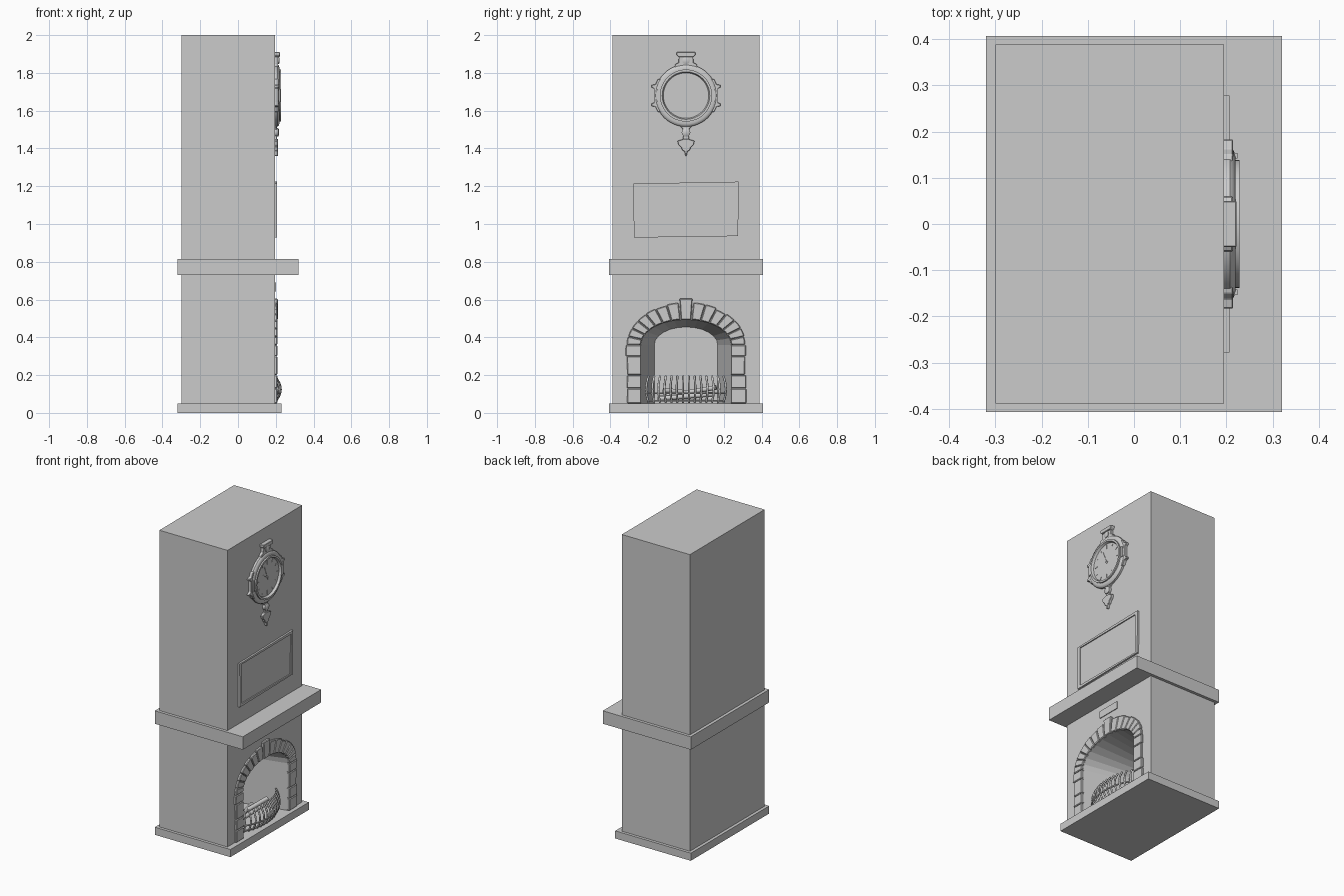
import bpy, bmesh, math, random
from math import sin, cos, pi, radians

if "Cube" in bpy.data.objects:
    bpy.data.objects.remove(bpy.data.objects["Cube"])
random.seed(4)
WALL = 0.195   # x of the chimney breast face


def mesh_obj(name, verts, faces, bevel=0, smooth=False):
    me = bpy.data.meshes.new(name)
    me.from_pydata(verts, [], faces)
    bm = bmesh.new()
    bm.from_mesh(me)
    bmesh.ops.recalc_face_normals(bm, faces=bm.faces)
    bm.to_mesh(me)
    bm.free()
    ob = bpy.data.objects.new(name, me)
    bpy.context.collection.objects.link(ob)
    if bevel:
        m = ob.modifiers.new("Bevel", 'BEVEL')
        m.width, m.segments = bevel, 1
    if smooth:
        bpy.ops.object.select_all(action='DESELECT')
        ob.select_set(True)
        bpy.context.view_layer.objects.active = ob
        bpy.ops.object.shade_smooth_by_angle(angle=radians(35))
    return ob


def prism(name, polys, x0, x1, bevel=0):
    """Extrude one or more (y, z) outlines along x into one object."""
    verts, faces = [], []
    for p in polys:
        b, n = len(verts), len(p)
        verts += [(x0, y, z) for y, z in p] + [(x1, y, z) for y, z in p]
        faces += [list(range(b, b + n)), list(range(b + n, b + 2 * n))]
        faces += [(b + i, b + (i + 1) % n, b + n + (i + 1) % n, b + n + i) for i in range(n)]
    return mesh_obj(name, verts, faces, bevel)


def rect(y0, y1, z0, z1):
    return [(y0, z0), (y1, z0), (y1, z1), (y0, z1)]


def mirrored(half):
    """Close a right-hand (y, z) outline with its mirror image."""
    return half + [(-y, z) for y, z in reversed(half) if y > 0]


def lathe(name, profile, zc, n=48):
    """Turn an (r, x) profile about the x axis at height zc."""
    verts = [(x, r * cos(2 * pi * i / n), zc + r * sin(2 * pi * i / n))
             for r, x in profile for i in range(n)]
    k = len(profile)
    faces = [(j * n + i, j * n + (i + 1) % n, (j + 1) * n + (i + 1) % n, (j + 1) * n + i)
             for j in range(k - 1) for i in range(n)]
    faces += [list(range(n)), list(range((k - 1) * n, k * n))]
    return mesh_obj(name, verts, faces, smooth=True)


def tubes(name, paths, r):
    cu = bpy.data.curves.new(name, 'CURVE')
    cu.dimensions, cu.bevel_depth, cu.bevel_resolution = '3D', r, 1
    cu.use_fill_caps = True
    for path in paths:
        s = cu.splines.new('POLY')
        s.points.add(len(path) - 1)
        for p, co in zip(s.points, path):
            p.co = (*co, 1)
    ob = bpy.data.objects.new(name, cu)
    bpy.context.collection.objects.link(ob)
    bpy.ops.object.select_all(action='DESELECT')
    ob.select_set(True)
    bpy.context.view_layer.objects.active = ob
    bpy.ops.object.convert(target='MESH')


def ell(t, a, b, zc=0.36):
    """Point on the arch ellipse, t measured from the crown."""
    return (a * sin(t), zc + b * cos(t))


# Hearth slab and mantel shelf
prism("hearth_slab", [rect(-.407, .407, 0, .05)], -.32, .23)
prism("mantel_shelf", [rect(-.407, .407, .73, .815)], -.32, .32)

# Chimney breast with a tapering arched firebox
W, B = .388, -.3
ts = [radians(-90 + 15 * i) for i in range(13)]
mouth = [(-.24, .05)] + [ell(t, .24, .135) for t in ts] + [(.24, .05)]
rear = [(-.168, .05)] + [ell(t, .168, .095) for t in ts] + [(.168, .05)]
front = [(-W, 2), (-W, .05)] + mouth + [(W, .05), (W, 2)]
nf, nr = len(front), len(rear)
verts = [(WALL, y, z) for y, z in front] + [(-.1, y, z) for y, z in rear]
q = nf + nr
verts += [(B, -W, 2), (B, -W, .05), (B, W, .05), (B, W, 2)]
faces = [list(range(nf)), list(range(nf, q)), (q, q + 1, q + 2, q + 3),
         (0, 1, q + 1, q), (nf - 1, nf - 2, q + 2, q + 3), (0, nf - 1, q + 3, q),
         (1, 2, nf, q - 1, nf - 3, nf - 2, q + 2, q + 1)]
faces += [(2 + i, 3 + i, nf + i + 1, nf + i) for i in range(nr - 1)]
mesh_obj("chimney_breast", verts, faces)

# Stone surround: leg blocks, arch stones and keystone
stones = []
levels = [.05, .13, .2, .3, .36]
for s in (-1, 1):
    for z0, z1 in zip(levels, levels[1:]):
        o0, o1 = [.316 + random.uniform(-.007, .005) for _ in range(2)]
        stones.append([(s * .238, z0 + .001), (s * o0, z0 + .001),
                       (s * o1, z1 - .001), (s * .238, z1 - .001)])
    edges = [radians(7 + 83 * i / 7) for i in range(8)]
    for t0, t1 in zip(edges, edges[1:]):
        g, j = .005, random.uniform(-.005, .005)
        tt = [t0 + g, (t0 + t1) / 2, t1 - g]
        outer = [ell(t, .316 + j, .222 + j) for t in tt]
        inner = [ell(t, .239, .135) for t in reversed(tt)]
        stones.append([(s * y, z) for y, z in outer + inner])
prism("arch_stones", stones, .185, .208, .004)
prism("keystone", [[(-.026, .493), (.026, .493), (.034, .605), (-.034, .605)]], .185, .211, .004)
prism("small_plaque", [rect(-.08, .08, .642, .69)], .19, .2)

# Fire grate: bowed bars on two curved rails
def grate_point(t, k):
    bulge = .03 * sin(pi * k)
    return (.077 + (.12 + bulge) * cos(t), (.228 + .5 * bulge) * sin(t), .055 + .14 * k)

angles = [math.asin(.87 * (i - 6.5) / 6.5) for i in range(14)]
tubes("grate_bars", [[grate_point(t, i / 8) for i in range(9)] for t in angles], .006)
tubes("grate_rails", [[grate_point(t, k) for t in angles] for k in (.06, .35)], .005)

# Logs lying crossed behind the grate
tubes("logs", [[(.07, -.15, .075), (.09, .15, .1)], [(.03, -.14, .08), (.06, .14, .075)],
               [(.04, -.1, .09), (.1, .16, .135)], [(.1, -.12, .12), (.03, .1, .1)]], .014)

# Slightly crooked picture frame with thin panel
out = [(-.276, .928), (.276, .936), (.278, 1.224), (-.278, 1.214)]
inn = [(-.256, .945), (.256, .945), (.258, 1.206), (-.256, 1.203)]
prism("picture_frame", [[out[i], out[(i + 1) % 4], inn[(i + 1) % 4], inn[i]] for i in range(4)],
      .19, .207)
prism("picture_panel", [inn], .19, .2)

# Wall clock case, dial and bezel
CZ = 1.68
lathe("clock_case", [(.165, .19), (.165, .208), (.16, .215), (.15, .219), (.138, .219),
                     (.138, .228), (.126, .228), (.12, .213)], CZ)
dial = []
for i in range(12):
    a = i * pi / 6
    r0, r1, w = .085 if i % 3 == 0 else .095, .112, .0022
    dial.append([(r * cos(a) - d * sin(a), CZ + r * sin(a) + d * cos(a))
                 for r, d in ((r0, -w), (r1, -w), (r1, w), (r0, w))])
prism("hour_marks", dial, .212, .215)
hands = []
for a, ln in ((radians(112), .085), (radians(145), .055)):
    hands.append([(r * cos(a) - d * sin(a), CZ + r * sin(a) + d * cos(a))
                  for r, d in ((-.015, -.003), (ln, -.0015), (ln, .0015), (-.015, .003))])
prism("clock_hands", hands, .2145, .217)
lathe("hand_pin", [(.006, .212), (.006, .219)], CZ, 12)

# Side brackets of the clock
lug = [(.13, .09), (.15, .085), (.162, .06), (.183, .055), (.183, .044), (.168, .036),
       (.168, -.036), (.183, -.044), (.183, -.055), (.162, -.06), (.15, -.085), (.13, -.09)]
prism("clock_brackets", [[(s * y, CZ + z) for y, z in lug] for s in (-1, 1)], .19, .214, .002)
prism("bracket_bars", [rect(s * .148 - .006, s * .148 + .006, CZ - .035, CZ + .035)
                       for s in (-1, 1)], .2, .224)

# Crest on top
prism("clock_crest", [mirrored([(.06, 1.83), (.058, 1.845), (.04, 1.855), (.037, 1.89)])],
      .19, .213, .002)
prism("crest_cap", [mirrored([(.04, 1.885), (.05, 1.895), (.05, 1.91)])], .19, .222, .002)
lathe("crest_boss", [(.02, .2), (.02, .217), (.01, .221)], 1.866, 20)

# Pendant below
prism("pendant_neck", [mirrored([(.045, 1.53), (.03, 1.515), (.018, 1.505), (.014, 1.465),
                                 (.02, 1.435)])], .19, .206, .002)
lathe("pendant_boss", [(.023, .195), (.023, .212), (.013, .218)], 1.485, 20)
prism("pendant_tip", [mirrored([(.012, 1.45), (.045, 1.44), (.04, 1.42), (.025, 1.405),
                                (.02, 1.39), (.008, 1.385), (.003, 1.36)])], .19, .212, .002)
